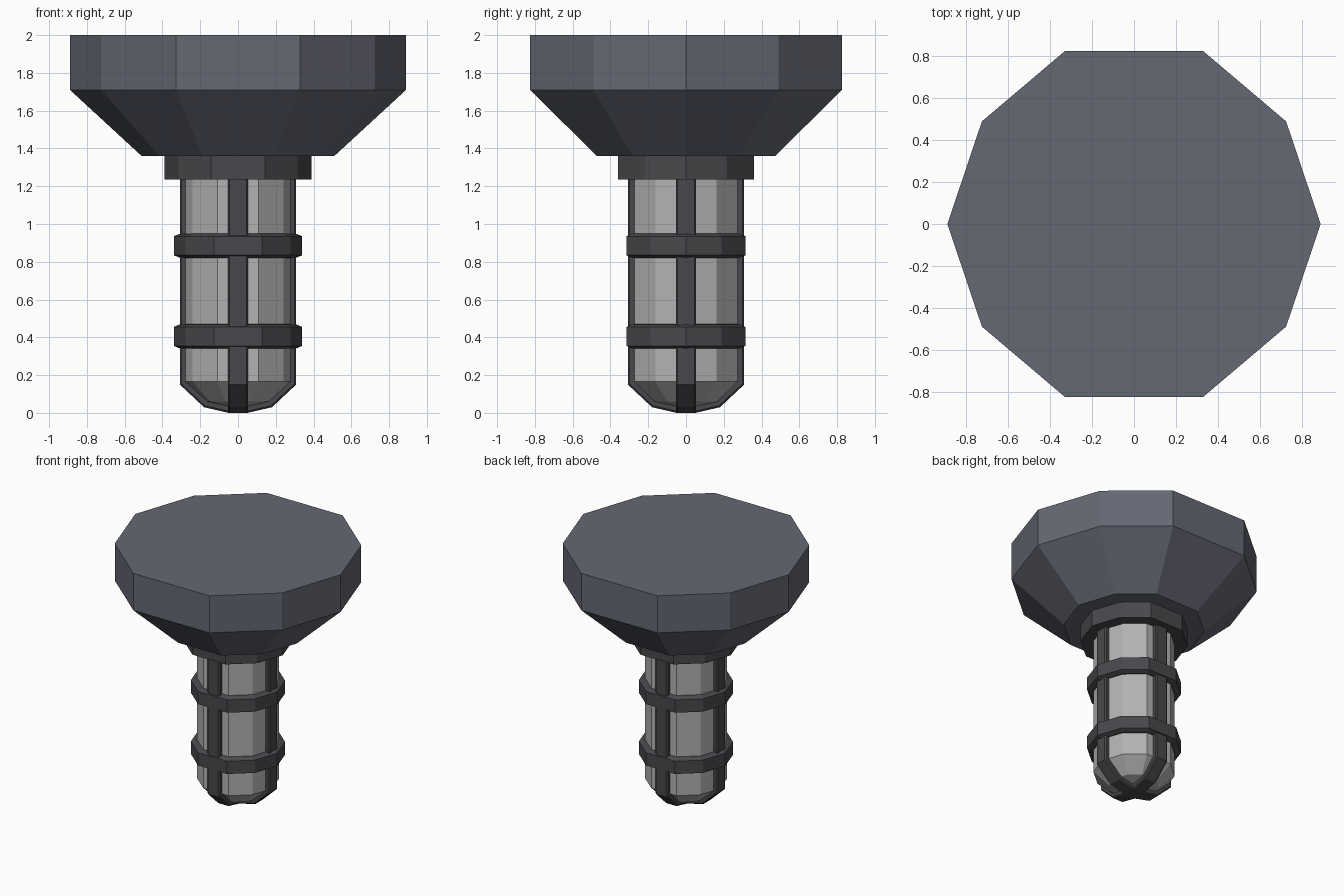
import bpy, bmesh, math

if "Cube" in bpy.data.objects:
    bpy.data.objects.remove(bpy.data.objects["Cube"])


def material(name, rgb):
    m = bpy.data.materials.new(name)
    m.diffuse_color = (*rgb, 1)
    m.use_nodes = True
    m.node_tree.nodes["Principled BSDF"].inputs["Base Color"].default_value = m.diffuse_color
    return m


HEAD = material("slate grey", (0.130, 0.138, 0.172))
DARK = material("dark grey", (0.066, 0.066, 0.074))
BULB = material("light grey", (0.45, 0.45, 0.45))

# Slightly uneven ten-sided outline shared by all turned parts (x radius = 1)
QUARTER = [(0.815, 0.55), (0.37, 0.927)]
OUTLINE = ([(1, 0)] + QUARTER + [(-x, y) for x, y in reversed(QUARTER)]
           + [(-1, 0)] + [(-x, -y) for x, y in QUARTER]
           + [(x, -y) for x, y in reversed(QUARTER)])


def finish(name, bm, mat):
    bmesh.ops.recalc_face_normals(bm, faces=bm.faces)
    me = bpy.data.meshes.new(name)
    bm.to_mesh(me)
    bm.free()
    me.materials.append(mat)
    ob = bpy.data.objects.new(name, me)
    bpy.context.collection.objects.link(ob)
    return ob


def turned(name, profile, mat):
    """Stack outline loops at (radius, z) and cap both ends."""
    bm = bmesh.new()
    loops = [[bm.verts.new((x * r, y * r, z)) for x, y in OUTLINE]
             for r, z in profile]
    n = len(OUTLINE)
    for a, b in zip(loops, loops[1:]):
        for i in range(n):
            j = (i + 1) % n
            bm.faces.new((a[i], a[j], b[j], b[i]))
    bm.faces.new(loops[0])
    bm.faces.new(loops[-1])
    return finish(name, bm, mat)


def rib_plate(name, angle):
    """Upright plate whose edges show as two opposite ribs."""
    half = [(0.05, 0.0), (0.18, 0.03), (0.308, 0.15), (0.308, 1.30)]
    pts = half + [(-x, z) for x, z in reversed(half)]
    bm = bmesh.new()
    f = bm.faces.new([bm.verts.new((x, -0.053, z)) for x, z in pts])
    ext = bmesh.ops.extrude_face_region(bm, geom=[f])
    for v in ext["geom"]:
        if isinstance(v, bmesh.types.BMVert):
            v.co.y = 0.053
    ob = finish(name, bm, DARK)
    ob.rotation_euler.z = angle
    bev = ob.modifiers.new("bevel", "BEVEL")
    bev.width = 0.009
    bev.segments = 1
    bev.limit_method = 'ANGLE'
    bev.angle_limit = math.radians(60)


# Wide head and the collar below it
turned("head", [(0.51, 1.36), (0.89, 1.71), (0.89, 2.0)], HEAD)
turned("collar", [(0.388, 1.235), (0.388, 1.37)], DARK)

# Pale core with a rounded tip
turned("core", [(0.07, 0.035), (0.18, 0.06), (0.295, 0.165), (0.295, 1.27)], BULB)

# Crossed ribs and the two hoops of the cage
rib_plate("side_ribs", 0)
rib_plate("front_back_ribs", math.pi / 2)
for label, z in (("lower", 0.405), ("upper", 0.885)):
    turned(label + "_hoop", [(0.29, z - 0.065), (0.31, z - 0.063), (0.34, z - 0.05),
                             (0.34, z + 0.05), (0.31, z + 0.063), (0.29, z + 0.065)], DARK)
